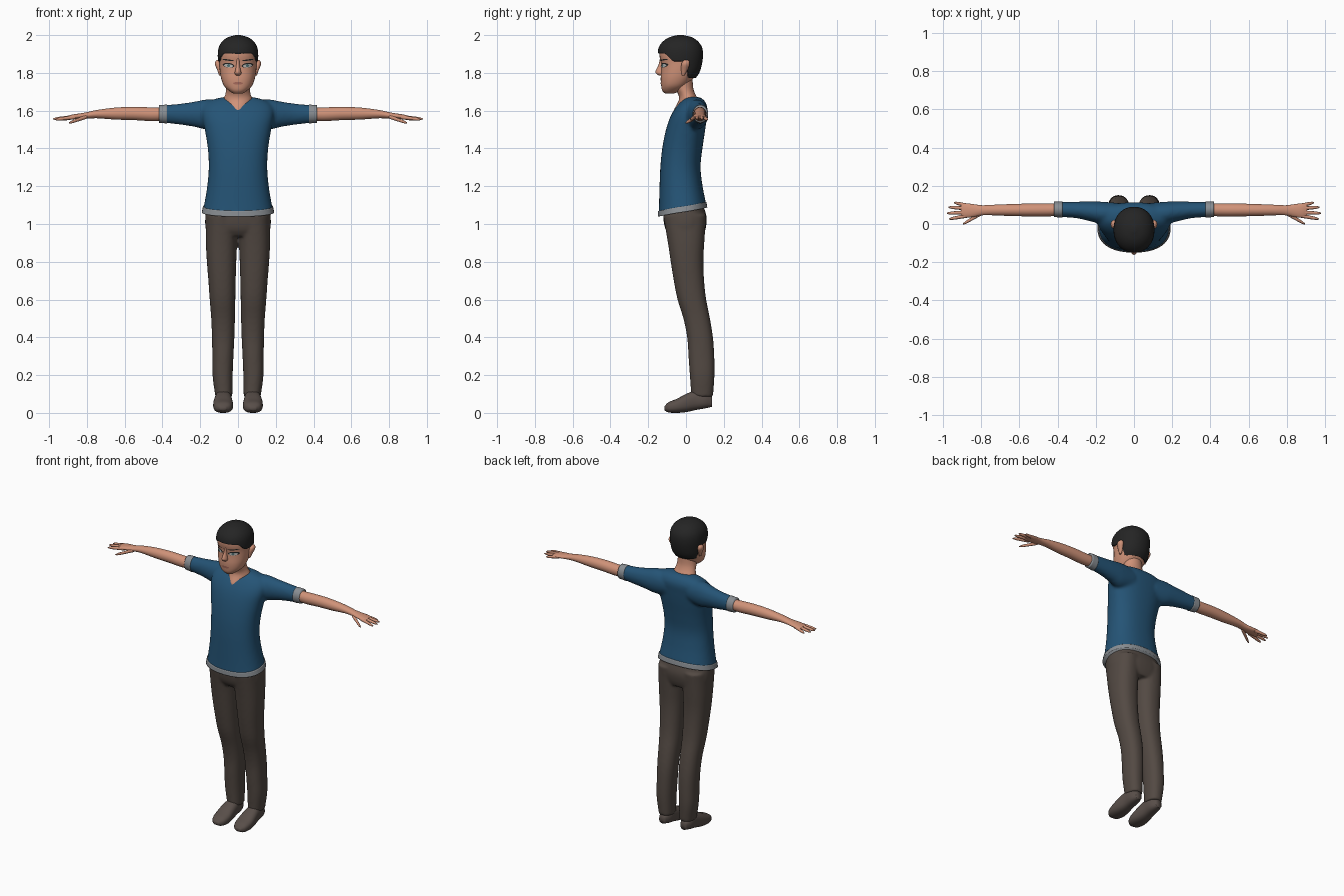
import bpy, bmesh, math
from mathutils import Vector


def material(name, r, g, b):
    m = bpy.data.materials.new(name)
    m.diffuse_color = (r, g, b, 1)
    return m


SKIN = material("skin", 0.63, 0.29, 0.19)
SHIRT = material("blue cloth", 0.018, 0.088, 0.18)
TRIM = material("grey trim", 0.25, 0.27, 0.29)
PANTS = material("brown cloth", 0.086, 0.067, 0.056)
SHOE = material("shoe leather", 0.1, 0.078, 0.068)
HAIR = material("black hair", 0.018, 0.018, 0.018)
WHITE = material("eye white", 0.5, 0.5, 0.48)
IRIS = material("iris", 0.08, 0.16, 0.17)
LIP = material("lips", 0.4, 0.15, 0.11)


def extents(keys, s):
    """Smoothly interpolate the four extents (lo1, hi1, lo2, hi2) at s."""
    s = min(max(s, keys[0][0]), keys[-1][0])
    i = 0
    while i < len(keys) - 2 and s > keys[i + 1][0]:
        i += 1

    def slope(j, c):
        a, b = keys[max(j - 1, 0)], keys[min(j + 1, len(keys) - 1)]
        return (b[c] - a[c]) / (b[0] - a[0])
    a, b = keys[i], keys[i + 1]
    h = b[0] - a[0]
    t = (s - a[0]) / h
    return [(2*t**3 - 3*t*t + 1) * a[c] + (t**3 - 2*t*t + t) * h * slope(i, c)
            + (3*t*t - 2*t**3) * b[c] + (t**3 - t*t) * h * slope(i + 1, c) for c in range(1, 5)]


def loft(bm, keys, axis=2, n=28, m=24, p=2.0, lo=None, hi=None, grow=0.0, flip=1):
    """Closed skin through oval sections; lo/hi may vary the ends with angle."""
    rings = []
    for j in range(m + 1):
        u = 0.5 - 0.5 * math.cos(math.pi * j / m)
        ring = []
        for k in range(n):
            a = 2 * math.pi * k / n
            s0 = lo(a) if lo else keys[0][0]
            s1 = hi(a) if hi else keys[-1][0]
            s = s0 + (s1 - s0) * u
            l1, h1, l2, h2 = extents(keys, s)
            ca, sa = math.cos(a), math.sin(a)
            c1 = (l1 + h1) / 2 + ((h1 - l1) / 2 + grow) * math.copysign(abs(ca) ** (2 / p), ca)
            c2 = (l2 + h2) / 2 + ((h2 - l2) / 2 + grow) * math.copysign(abs(sa) ** (2 / p), sa)
            x, y, z = ((s, c1, c2), (c1, s, c2), (c1, c2, s))[axis]
            ring.append(bm.verts.new((x * flip, y, z)))
        rings.append(ring)
    for r, q in zip(rings, rings[1:]):
        for k in range(n):
            bm.faces.new((r[k], r[(k+1) % n], q[(k+1) % n], q[k]))
    for r in (rings[0], rings[-1]):
        c = bm.verts.new(sum((v.co for v in r), Vector()) / n)
        for k in range(n):
            bm.faces.new((r[k], r[(k+1) % n], c))


def finish(bm, name, mat, mirror=False, voxel=0):
    bmesh.ops.recalc_face_normals(bm, faces=bm.faces)
    for f in bm.faces:
        f.smooth = True
    me = bpy.data.meshes.new(name)
    bm.to_mesh(me)
    bm.free()
    me.materials.append(mat)
    ob = bpy.data.objects.new(name, me)
    bpy.context.collection.objects.link(ob)
    if mirror:
        ob.modifiers.new("Mirror", 'MIRROR').use_mirror_merge = False
    if voxel:
        r = ob.modifiers.new("Blend", 'REMESH')
        r.mode, r.voxel_size, r.use_smooth_shade = 'VOXEL', voxel, True
        s = ob.modifiers.new("Soften", 'SMOOTH')
        s.factor, s.iterations = 0.5, 8
    return ob


def part(name, mat, keys, mirror=False, **kw):
    bm = bmesh.new()
    loft(bm, keys, **kw)
    return finish(bm, name, mat, mirror)


# Shirt: body and both sleeves blended into one skin
body = [(1.03, -.195, .195, -.146, .115), (1.1, -.18, .18, -.143, .107), (1.2, -.163, .163, -.14, .088),
        (1.3, -.155, .155, -.136, .077), (1.4, -.16, .16, -.126, .087), (1.5, -.176, .176, -.106, .102),
        (1.57, -.19, .19, -.082, .11), (1.62, -.185, .185, -.052, .113), (1.655, -.145, .145, -.02, .096),
        (1.672, -.08, .08, 0, .072)]
sleeve = [(.08, 0, .11, 1.51, 1.655), (.17, 0, .117, 1.5, 1.66), (.22, .012, .118, 1.512, 1.65),
          (.3, .03, .117, 1.525, 1.638), (.41, .038, .115, 1.537, 1.628)]


def hem(a):
    return 1.063 + .024 * math.sin(a)


bm = bmesh.new()
loft(bm, body, p=2.3, n=40, m=36, lo=lambda a: hem(a) + .006)
for side in (1, -1):
    loft(bm, sleeve, axis=0, flip=side)
finish(bm, "shirt", SHIRT, voxel=0.009)
part("shirt_hem", TRIM, body, p=2.3, n=40, m=4, lo=hem, hi=lambda a: hem(a) + .03, grow=.004)
part("sleeve_cuff", TRIM, [(.375, .034, .117, 1.532, 1.632), (.418, .036, .117, 1.536, 1.63)],
     mirror=True, axis=0, m=4)

# Trousers: hips and both legs blended
leg = [(.085, .03, .12, .028, .143), (.2, .028, .135, .02, .151), (.3, .024, .136, .013, .15),
       (.4, .019, .138, .006, .143), (.5, .016, .142, -.014, .127), (.6, .014, .15, -.045, .107),
       (.7, .012, .157, -.065, .096), (.8, .009, .165, -.081, .092), (.9, .005, .17, -.096, .097),
       (1.05, 0, .17, -.122, .108)]
hips = [(.935, -.15, .15, -.085, .09), (.97, -.17, .17, -.108, .103), (1.03, -.174, .174, -.12, .11),
        (1.09, -.165, .165, -.12, .095)]
bm = bmesh.new()
loft(bm, hips, p=2.4, n=36)
for side in (1, -1):
    loft(bm, leg, m=44, p=2.3, flip=side)
finish(bm, "trousers", PANTS, voxel=0.008)

# Shoes
part("shoe", SHOE, [(-.115, .062, .098, .014, .034), (-.095, .038, .12, .003, .055),
     (-.05, .026, .131, 0, .074), (0, .029, .129, .004, .1), (.05, .034, .121, .015, .118),
     (.1, .038, .116, .024, .11), (.137, .055, .1, .032, .085)], mirror=True, axis=1, p=2.5)

# Arms, palms, fingers and thumbs
bm = bmesh.new()
loft(bm, [(.36, .045, .108, 1.55, 1.615), (.45, .04, .108, 1.545, 1.617), (.55, .04, .107, 1.55, 1.62),
          (.65, .042, .104, 1.553, 1.616), (.75, .046, .1, 1.56, 1.603), (.8, .045, .098, 1.558, 1.592),
          (.84, .037, .104, 1.556, 1.585), (.88, .033, .108, 1.555, 1.579), (.905, .04, .104, 1.557, 1.572)],
     axis=0, m=36)
fingers = [(.86, .046, 1.566, .968, .026, 1.553), (.86, .062, 1.568, .98, .056, 1.556),
           (.86, .08, 1.568, .972, .088, 1.556), (.86, .094, 1.566, .942, .112, 1.552),
           (.8, .055, 1.568, .895, .0, 1.535)]
for x0, y0, z0, x1, y1, z1 in fingers:
    keys = []
    for t, r in ((0, .011), (.5, .0095), (.85, .0075), (1, .003)):
        y, z = y0 + (y1 - y0) * t, z0 + (z1 - z0) * t
        keys.append((x0 + (x1 - x0) * t, y - r, y + r, z - r, z + r))
    loft(bm, keys, axis=0, n=10, m=10)
finish(bm, "arm", SKIN, mirror=True)

# Neck, emerging through the collar
part("neck", SKIN, [(1.56, -.03, .03, -.05, .05), (1.6, -.04, .04, -.064, .056),
     (1.63, -.062, .062, -.05, .06), (1.658, -.076, .076, -.037, .064), (1.685, -.067, .067, -.04, .05),
     (1.72, -.062, .062, -.06, .038), (1.78, -.062, .062, -.08, .035)])

# Head
head = [(1.69, -.024, .024, -.11, -.065), (1.705, -.047, .047, -.125, -.03), (1.73, -.073, .073, -.131, .005),
        (1.77, -.089, .089, -.134, .038), (1.81, -.096, .096, -.131, .062), (1.85, -.099, .099, -.131, .077),
        (1.89, -.1, .1, -.14, .082), (1.93, -.095, .095, -.135, .077), (1.965, -.072, .072, -.105, .05),
        (1.988, -.03, .03, -.06, .005)]
part("head", SKIN, head, p=2.2, n=36, m=32)
part("nose", SKIN, [(1.785, -.01, .01, -.142, -.11), (1.798, -.018, .018, -.16, -.11),
     (1.815, -.014, .014, -.159, -.11), (1.84, -.01, .01, -.146, -.11), (1.875, -.008, .008, -.138, -.11)],
     n=16, m=14)
part("ear", SKIN, [(1.787, .088, .1, -.022, -.008), (1.815, .086, .11, -.026, .008),
     (1.845, .088, .122, -.025, .02), (1.86, .09, .12, -.02, .019), (1.867, .095, .113, -.01, .012)],
     mirror=True, n=14, m=12)


# Hair cap, its lower edge following the hairline
def ease(a, b, x):
    t = min(max((x - a) / (b - a), 0), 1)
    return t * t * (3 - 2 * t)


def hairline(a):
    s = math.sin(a)
    return 1.907 - .045 * ease(-.75, -.25, s) - .09 * ease(.15, .55, s)


part("hair", HAIR, [(1.76, -.084, .084, -.132, .042), (1.8, -.1, .1, -.14, .07), (1.85, -.105, .105, -.145, .085),
     (1.9, -.107, .107, -.15, .09), (1.94, -.1, .1, -.142, .083), (1.97, -.08, .08, -.118, .06),
     (1.99, -.05, .05, -.085, .028), (2.0, -.012, .012, -.045, -.015)],
     p=2.15, n=48, m=28, lo=hairline)


# Painted face details: thin plates laid on the face surface
def face_plate(name, mat, x, z, rx, rz, lift, tilt=0.0, mirror=True):
    bm = bmesh.new()

    def point(u, v):
        px, pz = x + u * rx, z + v * rz + tilt * u * rx
        _, w, front, back = extents(head, pz)
        q = max(1 - min(abs(px) / w, 1) ** 2.2, 0) ** (1 / 2.2)
        return bm.verts.new((px, (front + back) / 2 - (back - front) / 2 * q - lift, pz))
    n, centre, prev = 20, point(0, 0), None
    for r in (.5, 1):
        ring = [point(r * math.cos(2*math.pi*k/n), r * math.sin(2*math.pi*k/n)) for k in range(n)]
        for k in range(n):
            k2 = (k + 1) % n
            bm.faces.new((prev[k], prev[k2], ring[k2], ring[k]) if prev else (centre, ring[k], ring[k2]))
        prev = ring
    finish(bm, name, mat, mirror)


face_plate("eye_outline", HAIR, .05, 1.84, .031, .0125, .002, .1)
face_plate("eye_white", WHITE, .05, 1.838, .024, .009, .004, .1)
face_plate("eye_iris", IRIS, .05, 1.839, .008, .008, .006)
face_plate("eyebrow", HAIR, .052, 1.868, .032, .0035, .003, .12)
face_plate("mouth", LIP, 0, 1.745, .027, .007, .003, mirror=False)
